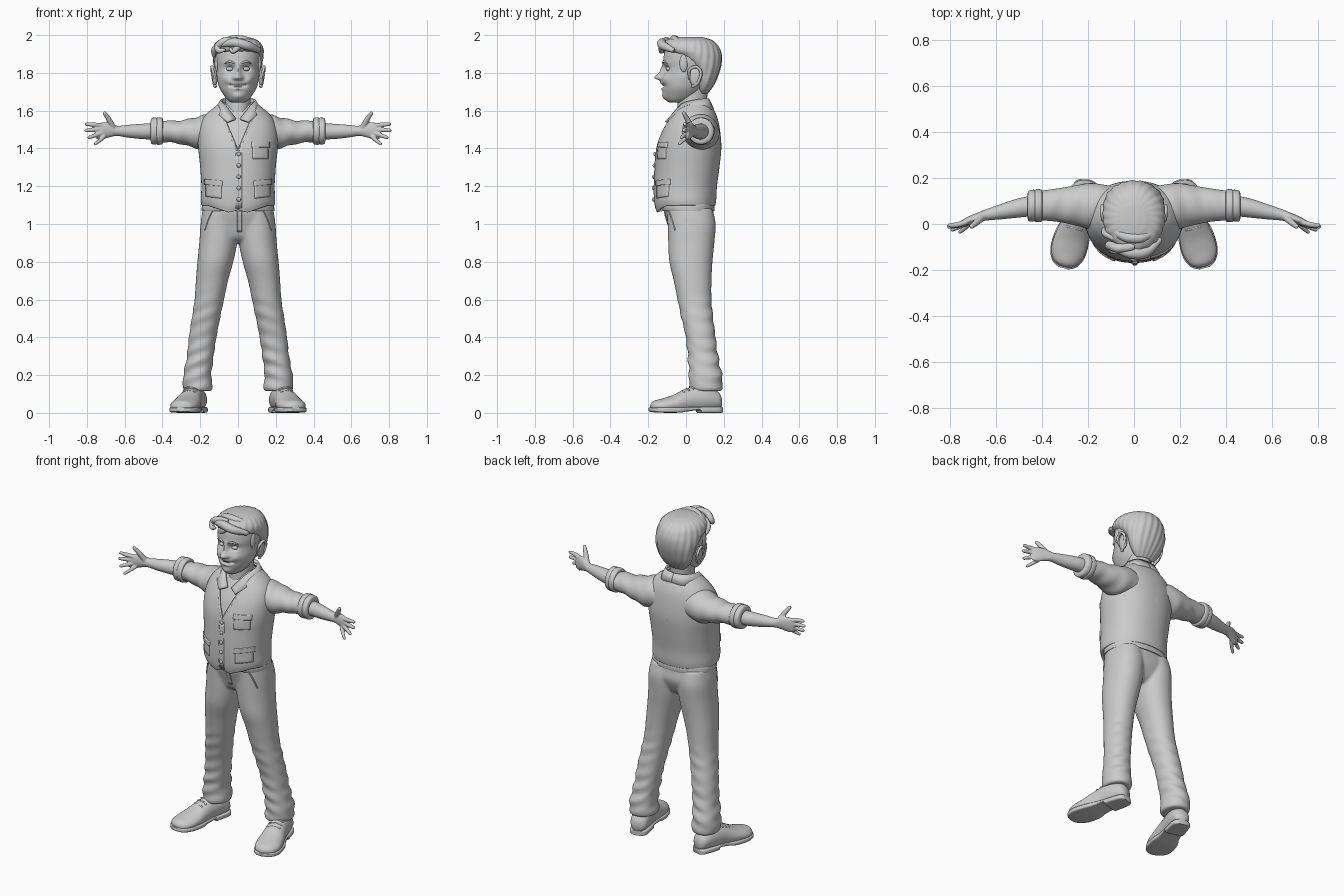
import bpy, bmesh, math
from mathutils import Vector, Matrix
from mathutils.bvhtree import BVHTree

GREY = bpy.data.materials.new("plain grey")
GREY.diffuse_color = (0.6, 0.6, 0.6, 1)


def finish(name, bm, mirror=False, solid=0, voxel=0, smooth=0):
    bmesh.ops.recalc_face_normals(bm, faces=bm.faces[:])
    me = bpy.data.meshes.new(name)
    bm.to_mesh(me)
    bm.free()
    me.materials.append(GREY)
    me.shade_smooth()
    me.set_sharp_from_angle(angle=1.0)
    ob = bpy.data.objects.new(name, me)
    bpy.context.collection.objects.link(ob)
    if solid:
        m = ob.modifiers.new("thickness", 'SOLIDIFY')
        m.thickness, m.offset = solid, 0
    if voxel:
        m = ob.modifiers.new("fuse", 'REMESH')
        m.mode, m.voxel_size, m.use_smooth_shade = 'VOXEL', voxel, True
        m = ob.modifiers.new("soften", 'SMOOTH')
        m.factor, m.iterations = 0.5, smooth
    if mirror:
        ob.modifiers.new("mirror", 'MIRROR')
    return ob


def spline(st, n):
    """Smooth rows through the given stations."""
    out = []
    for i in range(len(st) - 1):
        p0, p1, p2, p3 = st[max(i - 1, 0)], st[i], st[i + 1], st[min(i + 2, len(st) - 1)]
        for k in range(n):
            t = k / n
            out.append([0.5 * (2 * b + (c - a) * t + (2 * a - 5 * b + 4 * c - d) * t * t
                               + (3 * b - a - 3 * c + d) * t ** 3)
                        for a, b, c, d in zip(p0, p1, p2, p3)])
    return out + [list(st[-1])]


def skin(bm, rings, cap=True):
    vs = [[bm.verts.new(p) for p in r] for r in rings]
    n = len(vs[0])
    for a, b in zip(vs, vs[1:]):
        for i in range(n):
            bm.faces.new((a[i], a[(i + 1) % n], b[(i + 1) % n], b[i]))
    if cap:
        bm.faces.new(vs[0][::-1])
        bm.faces.new(vs[-1])


def loft(bm, axis, st, seg=48, n=6, p=2.0, fn=None, cap=True):
    """Stations: position on axis, two centre values, two radii."""
    rings = []
    for t, a, b, ra, rb in spline(st, n):
        ring = []
        for i in range(seg):
            c, s = math.cos(2 * math.pi * i / seg), math.sin(2 * math.pi * i / seg)
            u = a + ra * math.copysign(abs(c) ** (2 / p), c)
            w = b + rb * math.copysign(abs(s) ** (2 / p), s)
            q = Vector({'z': (u, w, t), 'x': (t, u, w), 'y': (u, t, w)}[axis])
            ring.append(fn(q) if fn else q)
        rings.append(ring)
    skin(bm, rings, cap)
    return bm


def fb(rows):
    """Rows of height, front y, back y, half width."""
    return [(z, 0, (f + b) / 2, rx, (b - f) / 2) for z, f, b, rx in rows]


def tube(bm, pts, seg=12, n=6):
    """Rounded tube through points x, y, z, radius."""
    rows = spline(pts, n)
    P = [Vector(r[:3]) for r in rows]
    R = [r[3] for r in rows]
    d0, d1 = (P[0] - P[1]).normalized(), (P[-1] - P[-2]).normalized()
    P = [P[0] + d0 * R[0] * .7] + P + [P[-1] + d1 * R[-1] * .7]
    R = [R[0] * .55] + R + [R[-1] * .55]
    rings = []
    for i, c in enumerate(P):
        q = (P[min(i + 1, len(P) - 1)] - P[max(i - 1, 0)]).to_track_quat('Z', 'Y')
        rings.append([c + q @ Vector((R[i] * math.cos(2 * math.pi * k / seg),
                                      R[i] * math.sin(2 * math.pi * k / seg), 0)) for k in range(seg)])
    skin(bm, rings)
    return bm


def blob(name, c, r, mirror=False):
    bm = bmesh.new()
    bmesh.ops.create_uvsphere(bm, u_segments=24, v_segments=14, radius=1,
                              matrix=Matrix.Translation(c) @ Matrix.Diagonal((*r, 1)))
    return finish(name, bm, mirror)


def tree(ob):
    return BVHTree.FromPolygons([v.co for v in ob.data.vertices], [f.vertices[:] for f in ob.data.polygons])


def on_front(bvh, x, z):
    hit = bvh.ray_cast(Vector((x, -1, z)), Vector((0, 1, 0)))[0]
    return hit if hit else Vector((x, -.1, z))


def grid(name, rows, solid, mirror=False):
    bm = bmesh.new()
    vs = [[bm.verts.new(p) for p in r] for r in rows]
    for a, b in zip(vs, vs[1:]):
        for i in range(len(a) - 1):
            bm.faces.new((a[i], a[i + 1], b[i + 1], b[i]))
    return finish(name, bm, mirror, solid)


def patch(name, bvh, x0, x1, z0, z1, solid=.014, slant=0):
    k = 8
    grid(name, [[on_front(bvh, x0 + (x1 - x0) * i / k, z0 + (z1 - z0) * j / k + slant * i / k)
                 for i in range(k + 1)] for j in range(k + 1)], solid)


# Trousers: two legs and hips fused, with soft folds
def folds(p):
    a = .006 * math.exp(-((p.z - .26) / .13) ** 2) + .003 * math.exp(-((p.z - .52) / .08) ** 2)
    s = math.sin(85 * p.z + 30 * abs(p.x) + 12 * p.y)
    return p + Vector((a * .6 * s, a * s, 0))


leg = [(.115, .213, .105, .073, .083), (.14, .213, .105, .079, .088), (.2, .215, .103, .074, .087),
       (.3, .2, .09, .071, .08), (.4, .187, .078, .073, .079), (.5, .17, .06, .075, .084),
       (.6, .152, .045, .078, .09), (.7, .138, .035, .085, .1), (.8, .12, .026, .095, .114),
       (.9, .105, .028, .1, .122), (1.0, .1, .03, .098, .127), (1.08, .095, .02, .09, .12)]
bm = bmesh.new()
for s in (1, -1):
    loft(bm, 'z', [(z, s * x, y, a, b) for z, x, y, a, b in leg], fn=folds, p=2.15)
loft(bm, 'z', fb([(.9, -.03, .09, .1), (.93, -.07, .12, .16), (1.0, -.095, .15, .195),
                  (1.06, -.112, .145, .19), (1.12, -.115, .14, .18), (1.18, -.11, .13, .17)]), p=2.3)
trousers = finish("trousers", bm, voxel=.008, smooth=6)
hips = tree(trousers)
patch("fly", hips, -.004, .02, .96, 1.075, .008)
bm = bmesh.new()
tube(bm, [(*on_front(hips, x, z), .004) for x, z in ((.135, 1.07), (.155, 1.03), (.175, .97))])
finish("trouser_pocket_seam", bm, True)
bm = loft(bmesh.new(), 'z', fb([(1.068, -.12, .148, .19), (1.072, -.126, .152, .193),
                                (1.105, -.128, .15, .19), (1.11, -.12, .146, .186)]), n=2, p=2.3)
finish("belt", bm)
bm = bmesh.new()
bmesh.ops.create_cube(bm, size=1, matrix=Matrix.Translation((.01, -.13, 1.088)) @ Matrix.Diagonal((.06, .02, .045, 1)))
bmesh.ops.bevel(bm, geom=bm.edges[:], offset=.006, segments=2, affect='EDGES')
finish("buckle", bm)

# Shoes, lofted from heel to toe and turned outward
turn = Matrix.Translation((.205, .185, 0)) @ Matrix.Rotation(math.radians(15), 4, 'Z')
upper = [(0, 0, .055, .025, .03), (-.02, 0, .065, .048, .05), (-.08, 0, .075, .058, .068),
         (-.15, 0, .07, .06, .07), (-.2, 0, .058, .065, .066), (-.26, 0, .045, .074, .05),
         (-.32, 0, .038, .073, .038), (-.365, 0, .034, .052, .03), (-.383, 0, .032, .02, .015)]
sole = [(.003, 0, .016, .03, .015), (-.02, 0, .016, .052, .016), (-.1, 0, .016, .058, .016),
        (-.12, 0, .016, .057, .016), (-.13, 0, .023, .056, .009), (-.19, 0, .02, .063, .012),
        (-.24, 0, .016, .077, .015), (-.32, 0, .016, .078, .015), (-.37, 0, .017, .055, .013),
        (-.39, 0, .018, .022, .01)]
bm = loft(bmesh.new(), 'y', upper, fn=lambda p: turn @ Vector((p.x, p.y, max(p.z, .018))))
finish("shoe", bm, True)
bm = loft(bmesh.new(), 'y', sole, n=4, p=5, fn=lambda p: turn @ p)
finish("sole", bm, True)
bm = bmesh.new()
for y, z in ((-.16, .137), (-.185, .128), (-.21, .116), (-.235, .101)):
    tube(bm, [(*(turn @ Vector((x, y, z - 7 * x * x))), .005) for x in (-.035, -.015, .015, .035)], 8, 3)
finish("laces", bm, True)

# Shirt body under an open-necked vest
body = [(1.10, -.15, .148, .187), (1.13, -.16, .153, .19), (1.2, -.162, .157, .187),
        (1.3, -.158, .17, .193), (1.4, -.15, .18, .203), (1.48, -.125, .175, .203), (1.54, -.095, .165, .188),
        (1.58, -.07, .152, .16), (1.61, -.05, .137, .125), (1.64, -.035, .122, .085)]
bm = loft(bmesh.new(), 'z', fb([(z - .004, f + .014, b - .012, x - .012) for z, f, b, x in body[2:]]), p=2.2)
finish("shirt", bm)


def hem(p):
    w = min(1, max(0, (1.17 - p.z) / .07))
    if p.y < 0:
        p.z -= w * .038 * max(0, 1 - abs(abs(p.x) - .045) / .11)
    return p


bm = loft(bmesh.new(), 'z', fb(body), seg=80, n=7, p=2.2, fn=hem, cap=False)
for s in (1, -1):
    bmesh.ops.bisect_plane(bm, geom=bm.verts[:] + bm.edges[:] + bm.faces[:],
                           plane_co=(0, 0, 1.385), plane_no=(s, 0, -.42))
neckline = [f for f in bm.faces if f.calc_center_median().y < .03
            and abs(f.calc_center_median().x) < .42 * (f.calc_center_median().z - 1.385)]
bmesh.ops.delete(bm, geom=neckline, context='FACES')
vest = finish("vest", bm, solid=.014)
front = tree(vest)
patch("vest_placket", front, -.014, .02, 1.085, 1.375, .018)
patch("breast_pocket", front, .075, .155, 1.345, 1.425, .016)
patch("breast_pocket_flap", front, .07, .16, 1.405, 1.432, .026)
for s in (1, -1):
    patch("lower_pocket", front, s * .085, s * .165, 1.135, 1.225, .015, .01)
    patch("lower_pocket_flap", front, s * .08, s * .17, 1.2, 1.228, .026, .01)
for i in range(5):
    z = 1.37 - .06 * i
    blob("button", on_front(front, .004, z) + Vector((0, -.012, 0)), (.011, .007, .011))
bm = bmesh.new()
tube(bm, [(*on_front(front, .42 * (z - 1.385) + .004, z), .008) for z in (1.39, 1.44, 1.5, 1.55, 1.59)])
finish("vest_neck_trim", bm, True)
grid("collar", list(zip(*[spline(r, 5) for r in (
    [(0, .118, 1.66), (.06, .105, 1.662), (.088, .05, 1.655), (.068, -.025, 1.63), (.012, -.082, 1.555)],
    [(0, .142, 1.61), (.078, .127, 1.605), (.118, .045, 1.605), (.1, -.055, 1.575), (.055, -.108, 1.54)])])),
     .012, True)

# Sleeves with rolled cuffs
def rumple(p):
    return p + Vector((0, 0, .003 * math.sin(70 * p.x + 25 * p.y)))


bm = loft(bmesh.new(), 'x', [(.1, .075, 1.49, .09, .09), (.18, .077, 1.485, .1, .092), (.24, .08, 1.483, .09, .077),
                             (.32, .082, 1.487, .074, .06), (.42, .08, 1.492, .062, .056)], fn=rumple)
finish("sleeve", bm, True)
bm = loft(bmesh.new(), 'x', [(.398, .08, 1.492, .06, .062), (.402, .08, 1.492, .07, .07), (.425, .08, 1.492, .071, .073),
                             (.43, .08, 1.492, .067, .069), (.436, .08, 1.492, .069, .071),
                             (.456, .078, 1.492, .067, .069), (.462, .078, 1.492, .054, .056)], n=3)
finish("rolled_cuff", bm, True)

# Forearm, palm and fingers fused
bm = loft(bmesh.new(), 'x', [(.43, .08, 1.49, .045, .042), (.5, .07, 1.49, .042, .041), (.58, .053, 1.491, .033, .034),
                             (.64, .04, 1.493, .025, .027), (.68, .028, 1.497, .021, .038),
                             (.72, .014, 1.492, .018, .045), (.75, .004, 1.487, .011, .038)], seg=32)
for f in ([(.66, .028, 1.51, .016), (.685, .006, 1.555, .014), (.707, -.012, 1.588, .01)],
          [(.725, .01, 1.52, .013), (.765, -.003, 1.526, .012), (.803, -.006, 1.528, .009)],
          [(.73, .008, 1.5, .013), (.77, -.006, 1.498, .012), (.806, -.012, 1.495, .009)],
          [(.725, .006, 1.48, .013), (.76, -.012, 1.468, .011), (.79, -.025, 1.457, .009)],
          [(.71, .006, 1.462, .012), (.735, -.018, 1.44, .01), (.757, -.036, 1.423, .008)]):
    tube(bm, f)
finish("forearm_and_hand", bm, True, voxel=.004, smooth=2)

# Neck and head, with facial features pushed out of the surface
bm = loft(bmesh.new(), 'z', fb([(1.55, -.05, .11, .07), (1.62, -.045, .11, .066), (1.72, -.04, .115, .07)]))
finish("neck", bm)
# centre, spread, offset: tip, wing, bridge, socket, brow, cheek, lip, mouth, corner, lower lip, chin
BUMPS = [(0, -.125, 1.78, .02, .06, .018, 0, -.04, -.004), (.017, -.125, 1.772, .012, .05, .012, 0, -.013, 0),
         (0, -.12, 1.815, .013, .05, .025, 0, -.018, 0), (.042, -.1, 1.822, .022, .05, .016, 0, .02, 0),
         (.042, -.11, 1.85, .035, .05, .01, 0, -.006, 0), (.055, -.09, 1.765, .025, .05, .022, .003, -.013, 0),
         (0, -.125, 1.748, .04, .05, .01, 0, -.009, 0), (0, -.125, 1.727, .03, .05, .005, 0, .013, 0),
         (.038, -.11, 1.735, .012, .05, .006, 0, .012, 0), (0, -.125, 1.715, .025, .05, .007, 0, -.007, 0),
         (0, -.12, 1.675, .03, .05, .018, 0, -.01, 0)]


def face(p):
    q = p.copy()
    for b in BUMPS:
        for s in ((1, -1) if b[0] else (1,)):
            c = (s * b[0], b[1], b[2])
            w = math.exp(-sum(((p[i] - c[i]) / b[3 + i]) ** 2 for i in range(3)))
            q += w * Vector((s * b[6], b[7], b[8]))
    return q


bm = loft(bmesh.new(), 'z', fb([(1.642, -.085, -.01, .03), (1.655, -.104, .03, .052), (1.68, -.117, .07, .074),
                                (1.72, -.125, .1, .098), (1.77, -.124, .125, .111), (1.82, -.118, .15, .115),
                                (1.87, -.12, .165, .12), (1.92, -.11, .165, .115), (1.96, -.08, .13, .09),
                                (1.975, -.04, .09, .05)]), seg=112, n=9, fn=face)
finish("head", bm)
blob("eye", (.042, -.092, 1.821), (.019, .015, .012), True)
finish("eyebrow", tube(bmesh.new(), [(.018, -.122, 1.85, .004), (.042, -.118, 1.86, .006), (.07, -.1, 1.85, .003)]), True)
blob("ear", (.122, .05, 1.78), (.014, .032, .052), True)
finish("ear_rim", tube(bmesh.new(), [(.122, .018, 1.77, .006), (.134, .018, 1.815, .008), (.138, .055, 1.832, .008),
                                     (.136, .08, 1.8, .008), (.128, .064, 1.752, .008), (.12, .036, 1.728, .009)]), True)


# Hair: grooved cap with swept locks in front
def strands(p):
    f = 1 + .013 * math.sin(22 * math.atan2(p.x, p.y - .04) + 25 * p.z)
    return Vector((p.x * f, .04 + (p.y - .04) * f, p.z))


bm = loft(bmesh.new(), 'z', fb([(1.69, .07, .115, .055), (1.72, .055, .138, .085), (1.76, .045, .16, .107),
                                (1.81, .03, .178, .12), (1.85, -.005, .187, .129), (1.89, -.065, .189, .134),
                                (1.92, -.118, .182, .135), (1.95, -.122, .166, .125), (1.975, -.1, .135, .098),
                                (1.99, -.05, .085, .05)]), seg=128, n=6, fn=strands)
finish("hair", bm)
blob("sideburn", (.112, -.012, 1.85), (.012, .022, .045), True)
bm = bmesh.new()
for lock in ([(.11, -.07, 1.92, .014), (.05, -.122, 1.945, .024), (-.02, -.125, 1.96, .024), (-.085, -.1, 1.95, .014)],
             [(-.01, -.1, 1.972, .018), (-.07, -.105, 1.968, .02), (-.108, -.092, 1.94, .018),
              (-.1, -.112, 1.917, .014), (-.073, -.122, 1.922, .009)],
             [(.03, -.115, 1.955, .014), (0, -.13, 1.935, .016), (-.026, -.13, 1.915, .013), (-.042, -.127, 1.928, .008)],
             [(.09, -.03, 1.955, .014), (.03, -.06, 1.974, .022), (-.04, -.055, 1.974, .022), (-.1, -.02, 1.95, .014)],
             [(-.09, -.06, 1.955, .014), (-.126, -.04, 1.925, .015), (-.128, -.02, 1.89, .009)]):
    tube(bm, lock)
finish("hair_locks", bm)
